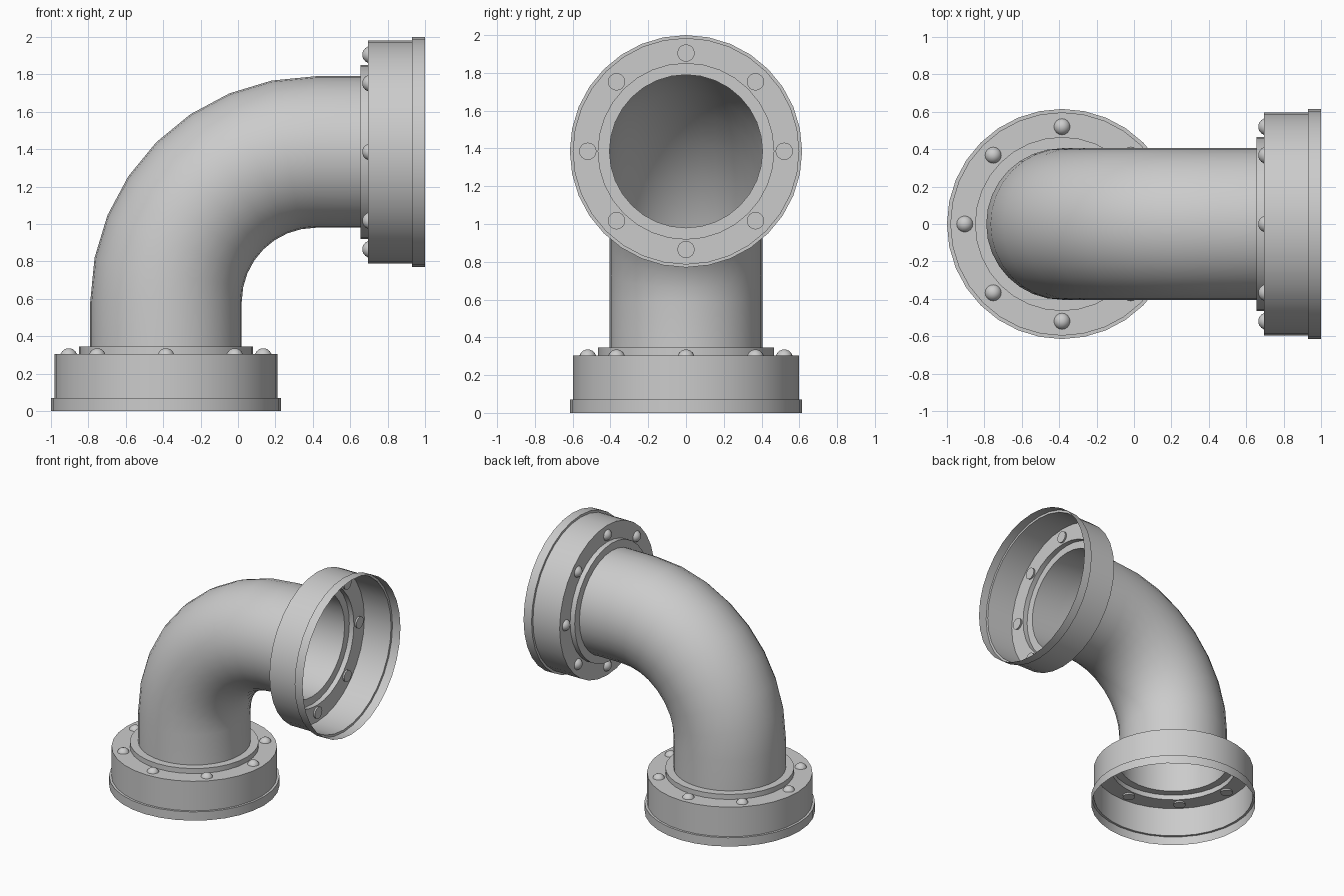
import bpy, bmesh, math
from mathutils import Vector, Matrix

if "Cube" in bpy.data.objects:
    bpy.data.objects.remove(bpy.data.objects["Cube"])

SIDES = 32
AXIS_X, AXIS_Z = -0.385, 1.385      # centre lines of the two openings
PIPE_R, BEND_R = 0.405, 0.80


def finish(bm, name, matrix=None):
    me = bpy.data.meshes.new(name)
    bm.to_mesh(me)
    bm.free()
    ob = bpy.data.objects.new(name, me)
    bpy.context.collection.objects.link(ob)
    if matrix:
        ob.matrix_world = matrix
    bpy.ops.object.select_all(action='DESELECT')
    ob.select_set(True)
    bpy.context.view_layer.objects.active = ob
    bpy.ops.object.shade_smooth_by_angle(angle=math.radians(35))
    return ob


def sweep(stations, sides=SIDES):
    """Skin circular rings given as (centre, tilt towards +x, radius)."""
    bm = bmesh.new()
    rings = []
    for c, t, r in stations:
        n, b = Vector((math.cos(t), 0, -math.sin(t))), Vector((0, 1, 0))
        rings.append([bm.verts.new(Vector(c) + r * (n * math.cos(a) + b * math.sin(a)))
                      for a in (2 * math.pi * i / sides for i in range(sides))])
    for lo, hi in zip(rings, rings[1:]):
        for i in range(sides):
            j = (i + 1) % sides
            bm.faces.new((lo[i], lo[j], hi[j], hi[i]))
    return bm, rings


# Elbow pipe: straight ends with a quarter bend between
bend_c = Vector((AXIS_X + BEND_R, 0, AXIS_Z - BEND_R))
path = [((AXIS_X, 0, 0.345), 0, PIPE_R)]
for k in range(9):
    t = math.pi / 2 * k / 8
    path.append((bend_c + BEND_R * Vector((-math.cos(t), 0, math.sin(t))), t, PIPE_R))
path.append(((0.655, 0, AXIS_Z), math.pi / 2, PIPE_R))
finish(sweep(path)[0], "elbow_pipe")

# Open flange cup: lip, wall, bolt face and collar (radius, height)
CUP = [(0.615, 0), (0.615, 0.07), (0.597, 0.07), (0.597, 0.305),
       (0.465, 0.305), (0.465, 0.345), (PIPE_R, 0.345)]
# Domed bolt head, closed at its base
DOME = [(0.046 * math.cos(a), 0.046 * math.sin(a))
        for a in (math.radians(d) for d in (0, 20, 40, 60, 78))]

ends = {
    "bottom": Matrix.Translation((AXIS_X, 0, 0)),
    "side": Matrix.Translation((1, 0, AXIS_Z)) @ Matrix.Rotation(-math.pi / 2, 4, 'Y'),
}
for label, m in ends.items():
    bm, _ = sweep([((0, 0, z), 0, r) for r, z in CUP])
    finish(bm, label + "_flange", m)
    for i in range(8):
        a = i * math.pi / 4
        bm, rings = sweep([((0, 0, z), 0, r) for r, z in DOME], 16)
        bm.faces.new(rings[-1])
        bm.faces.new(rings[0][::-1])
        pos = Matrix.Translation((0.52 * math.cos(a), 0.52 * math.sin(a), 0.29))
        finish(bm, f"{label}_bolt_{i + 1}", m @ pos)
